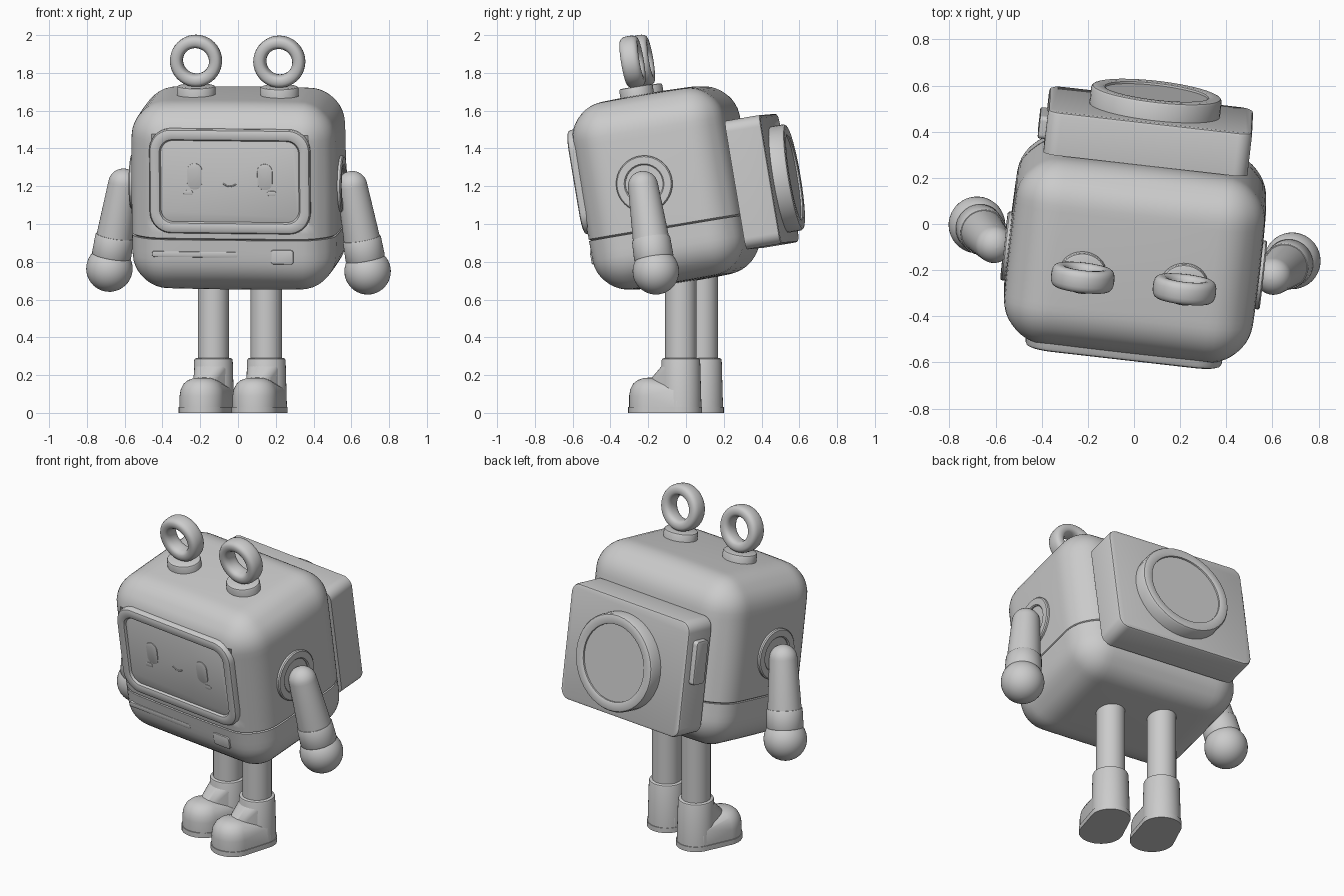
import bpy, bmesh
from math import sin, cos, pi, radians, copysign
from mathutils import Vector, Matrix, Euler

if "Cube" in bpy.data.objects:
    bpy.data.objects.remove(bpy.data.objects["Cube"])

# Body frame: the head-like body leans forward and turns slightly
BODY = Matrix.Translation((0.004, -0.11, 1.19)) @ Euler(
    (radians(9.5), radians(0.6), radians(-6.5))).to_matrix().to_4x4()


def finish(name, bm, matrix):
    bmesh.ops.remove_doubles(bm, verts=bm.verts, dist=1e-5)
    bmesh.ops.recalc_face_normals(bm, faces=bm.faces)
    me = bpy.data.meshes.new(name)
    bm.to_mesh(me)
    bm.free()
    ob = bpy.data.objects.new(name, me)
    bpy.context.collection.objects.link(ob)
    ob.matrix_world = matrix
    return ob


def rr(hw, hh, r, y, cx=0, cz=0, n=10):
    """Rounded rectangle (or circle) in the xz plane at depth y."""
    pts = []
    for k, (sx, sz) in enumerate(((1, 1), (-1, 1), (-1, -1), (1, -1))):
        for i in range(n + 1):
            a = (k + i / n) * pi / 2
            pts.append((cx + sx * (hw - r) + r * cos(a), y, cz + sz * (hh - r) + r * sin(a)))
    return pts


def loft(name, loops, matrix=BODY, closed=False):
    bm = bmesh.new()
    rings = [[bm.verts.new(p) for p in lp] for lp in loops]
    m = len(rings[0])
    for k in range(len(rings) if closed else len(rings) - 1):
        a, b = rings[k], rings[(k + 1) % len(rings)]
        for i in range(m):
            j = (i + 1) % m
            bm.faces.new((a[i], a[j], b[j], b[i]))
    if not closed:
        bm.faces.new(rings[0])
        bm.faces.new(rings[-1])
    return finish(name, bm, matrix)


def lathe(name, profile, origin, axis, frame=BODY, closed=False):
    """Revolve (radius, height) points about an axis."""
    rot = Vector((0, 1, 0)).rotation_difference(Vector(axis)).to_matrix().to_4x4()
    return loft(name, [rr(r, r, r, h) for r, h in profile],
                frame @ Matrix.Translation(origin) @ rot, closed)


def plate(name, hw, hh, r, y0, y1, cx=0, cz=0, soft=0.003):
    d = copysign(soft, y1 - y0)
    return loft(name, [rr(hw, hh, r, y0, cx, cz), rr(hw, hh, r, y1 - d, cx, cz),
                       rr(hw - soft * .3, hh - soft * .3, r - soft * .3, y1 - d * .3, cx, cz),
                       rr(hw - soft, hh - soft, r - soft, y1, cx, cz)])


def hull(name, rings, matrix):
    """Convex hull of horizontal circles (radius, y, z)."""
    bm = bmesh.new()
    for r, y, z in rings:
        for i in range(36):
            bm.verts.new((r * cos(i * pi / 18), y + r * sin(i * pi / 18), z))
    res = bmesh.ops.convex_hull(bm, input=bm.verts)
    dead = {v for v in res["geom_interior"] + res["geom_unused"] if isinstance(v, bmesh.types.BMVert)}
    bmesh.ops.delete(bm, geom=list(dead), context='VERTS')
    return finish(name, bm, matrix)


# Body: slightly bulging rounded box with a seam groove and a pocket for the screen
H, R, SEAM, FZ = Vector((0.537, 0.405, 0.497)), 0.18, -0.212, 0.104
bm = bmesh.new()
bmesh.ops.create_cube(bm, size=2)
bmesh.ops.subdivide_edges(bm, edges=bm.edges, cuts=27, use_grid_fill=True)
for v in bm.verts:
    u = v.co.copy()
    p = Vector([u[i] * H[i] for i in range(3)])
    inner = Vector([max(-H[i] + R, min(H[i] - R, p[i])) for i in range(3)])
    q = inner + (p - inner).normalized() * R
    for i in range(3):
        q[i] += 0.013 * u[i] * (1 - u[i - 1] ** 2) * (1 - u[i - 2] ** 2)
    q.y += 0.005
    if q.y < -.37 and abs(q.x) < .385 and abs(q.z - FZ) < .235:
        q.y = -.375
    v.co = q
for dz in (-0.008, 0, 0.008):
    bmesh.ops.bisect_plane(bm, geom=bm.verts[:] + bm.edges[:] + bm.faces[:],
                           plane_co=(0, 0, SEAM + dz), plane_no=(0, 0, 1))
for v in bm.verts:
    if abs(v.co.z - SEAM) < 1e-4:
        v.co.x *= 0.978
        v.co.y *= 0.972
finish("body", bm, BODY)

# Screen with raised frame
loft("screen_frame", [rr(hw, hh, r, y, 0, FZ) for hw, hh, r, y in (
    (.428, .28, .115, -.36), (.428, .28, .115, -.412), (.422, .274, .11, -.423),
    (.41, .262, .10, -.428), (.385, .235, .08, -.428), (.374, .224, .07, -.424),
    (.366, .216, .065, -.41), (.366, .216, .065, -.36))], closed=True)
plate("screen", .37, .22, .068, -.365, -.412, 0, FZ)

# Face marks on the screen
for s, side in ((-1, "left"), (1, "right")):
    plate(side + "_eye", .04, .07, .04, -.40, -.416, s * .187, .13, .001)
    plate(side + "_cheek", .025, .013, .013, -.40, -.4145, s * .222, .042, .001)
cu = bpy.data.curves.new("smile", 'CURVE')
cu.dimensions, cu.bevel_depth, cu.bevel_resolution = '3D', 0.004, 2
sp = cu.splines.new('POLY')
sp.points.add(10)
for i, pt in enumerate(sp.points):
    t = i / 5 - 1
    pt.co = (0.036 * t, -.411, 0.078 + 0.016 * t * t, 1)
smile = bpy.data.objects.new("smile", cu)
bpy.context.collection.objects.link(smile)
smile.matrix_world = BODY

# Slot and button on the lower front
plate("slot", .228, .015, .012, -.36, -.411, -.19, -.29)
plate("button", .06, .038, .014, -.36, -.415, .275, -.30, .005)

# Backpack with round lid and side clip
BZ = -0.05
plate("backpack", .445, .345, .06, .42, .61, 0, BZ, .015)
lathe("backpack_lid", [(.285, -.02), (.285, .068), (.279, .077), (.268, .081), (.234, .081),
                       (.226, .077), (.225, .068), (.001, .068)], (.016, .612, BZ - .006), (0, 1, 0))
clip = plate("backpack_clip", .05, .13, .02, 0, .04, 0, 0, .008)
clip.matrix_world = BODY @ Matrix.Translation((-.437, .515, .055)) @ Matrix.Rotation(pi / 2, 4, 'Z')

for s, side in ((-1, "left"), (1, "right")):
    # Antenna ring on a round base
    ax = s * .222 + .004
    base = lathe(side + "_antenna_base", [(.102, 0), (.102, .056), (.098, .063), (.09, .066), (.001, .066)],
                 (0, 0, 0), (0, 0, 1), WORLD := Matrix.Identity(4))
    base.matrix_world = (BODY @ Matrix.Translation((ax, -.04, .488)) @ Matrix.Diagonal((1, .88, 1, 1))
                         @ base.matrix_world)
    sec = []
    for i in range(20):
        c, d = cos(i * pi / 10), sin(i * pi / 10)
        sec.append((.104 + .034 * copysign(abs(c) ** .75, c), .049 * copysign(abs(d) ** .75, d)))
    lathe(side + "_antenna_ring", sec, (ax, -.035, .687), (0, 1, 0), closed=True)

    # Shoulder socket: flat ring round a hub
    lathe(side + "_socket", [(.15, -.05), (.15, .018), (.144, .024), (.106, .024), (.10, .018),
                             (.10, .012), (.001, .012)], (s * .542, -.043, .036), (s, 0, 0))

    # Arm: domed cone, cuff and ball hand
    top, hand = Vector((s * .61, -.045, .025)), Vector((s * .688, -.044, -.432))
    axis = (hand - top).normalized()
    dome = [(max(.001, .08 * sin(i * pi / 16)), -.08 * cos(i * pi / 16)) for i in range(9)]
    lathe(side + "_arm", dome + [(.097, .30), (.097, .36)], top, axis)
    lathe(side + "_cuff", [(.09, .285), (.099, .286), (.102, .291), (.105, .39), (.102, .396), (.09, .397)],
          top, axis)
    lathe(side + "_hand", [(max(.001, .123 * sin(i * pi / 20)), -.123 * cos(i * pi / 20))
                           for i in range(21)], hand, axis)

# Legs and boots, feet turned to one side
for side, x, y in (("left", -.13, .087), ("right", .15, -.027)):
    lathe(side + "_leg", [(.083, .2), (.083, .8)], (x, y, 0), (0, 0, 1), WORLD)
    foot = Matrix.Translation((x, y, 0)) @ Matrix.Rotation(radians(-21), 4, 'Z')
    T = -.165
    hull(side + "_sole", [(.125, T, 0), (.125, T, .03), (.113, 0, 0), (.113, 0, .03)], foot)
    hull(side + "_boot_foot", [(.12, T, .03), (.12, T, .09), (.114, T, .125), (.098, T, .155), (.075, T, .174),
                               (.045, T, .184), (.002, T, .188), (.109, 0, .03), (.106, 0, .12)], foot)
    hull(side + "_boot_neck", [(.104, 0, .05), (.1, 0, .25), (.085, -.04, .21), (.075, -.085, .186),
                               (.075, -.085, .1)], foot)
    lathe(side + "_boot_shaft", [(.109, .03), (.102, .278), (.099, .286), (.092, .29), (.001, .29)],
          (x, y, 0), (0, 0, 1), WORLD)

# Smooth shading with sharp edges kept
for ob in bpy.context.collection.objects:
    if ob.type == 'MESH':
        ob.select_set(True)
        bpy.context.view_layer.objects.active = ob
bpy.ops.object.shade_smooth_by_angle(angle=radians(35))
